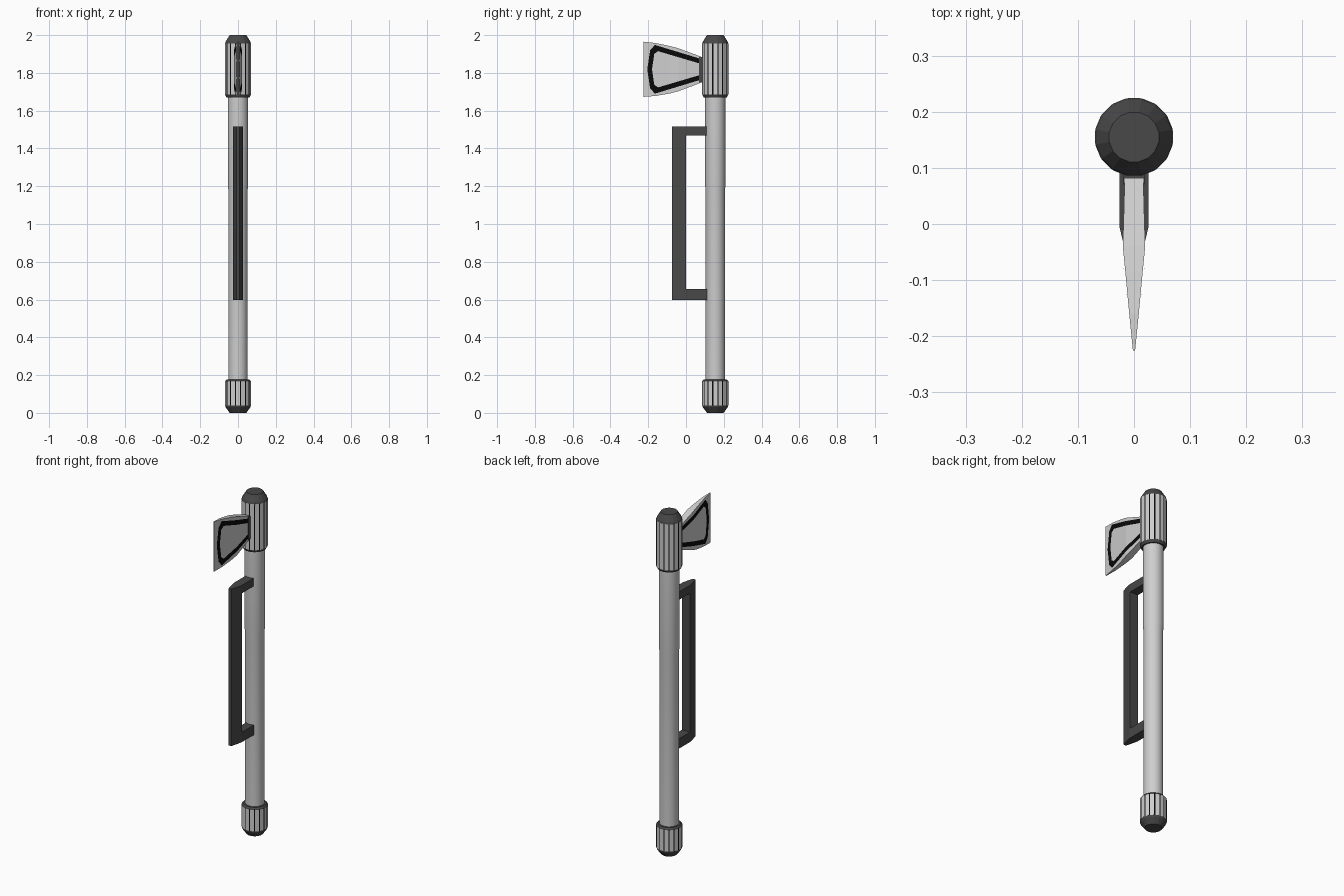
import bpy, bmesh, math

if "Cube" in bpy.data.objects:
    bpy.data.objects.remove(bpy.data.objects["Cube"])

CY = 0.155  # shaft axis in y


def material(name, v):
    m = bpy.data.materials.new(name)
    m.diffuse_color = (v, v, v, 1)
    m.use_nodes = True
    m.node_tree.nodes["Principled BSDF"].inputs["Base Color"].default_value = m.diffuse_color
    return m


STEEL = material("light steel", 0.62)
BLADE = material("blade steel", 0.62)
DARK = material("dark grey", 0.065)
BLACK = material("black trim", 0.003)


def make(name, verts, faces, mats, rule=None, recalc=True):
    me = bpy.data.meshes.new(name)
    me.from_pydata(verts, [], faces)
    for m in mats:
        me.materials.append(m)
    if rule:
        for i, p in enumerate(me.polygons):
            p.material_index = rule(i)
    if recalc:
        bm = bmesh.new()
        bm.from_mesh(me)
        bmesh.ops.recalc_face_normals(bm, faces=bm.faces)
        bm.to_mesh(me)
        bm.free()
    ob = bpy.data.objects.new(name, me)
    bpy.context.collection.objects.link(ob)
    return ob


def lathe(name, profile, angles, mats, rule=None):
    """Closed turned solid; rule(ring, side) picks the material."""
    n = len(angles)
    verts = [(r * math.cos(a), CY + r * math.sin(a), z) for r, z in profile for a in angles]
    faces, slots = [], []
    for k in range(len(profile) - 1):
        for i in range(n):
            j = (i + 1) % n
            faces.append((k * n + i, k * n + j, (k + 1) * n + j, (k + 1) * n + i))
            slots.append(rule(k, i) if rule else 0)
    faces += [tuple(range(n)), tuple(range((len(profile) - 1) * n, len(profile) * n))]
    slots += [0, 0]
    return make(name, verts, faces, mats, lambda i: slots[i])


def prism(name, outline, z0, z1, mat):
    """Upright prism from an xy outline."""
    n = len(outline)
    verts = [(x, y, z) for z in (z0, z1) for x, y in outline]
    faces = [tuple(range(n)), tuple(range(n, 2 * n))]
    faces += [(i, (i + 1) % n, n + (i + 1) % n, n + i) for i in range(n)]
    return make(name, verts, faces, [mat])


def ring(n):
    return [2 * math.pi * (i + 0.5) / n for i in range(n)]


# Shaft, slightly thicker in its upper part
shaft = lathe("shaft", [(0.051, 0.1), (0.051, 1.18), (0.054, 1.2), (0.054, 1.75)], ring(32), [STEEL])
for p in shaft.data.polygons:
    p.use_smooth = len(p.vertices) == 4

# Ferrules: flat panels with narrow black strips at the corners
SIDES = 16
striped = []
for a in ring(SIDES):
    striped += [a - 0.045, a + 0.045]


def stripe(k, i):
    return 1 if i % 2 == 0 else 0


lathe("top_ferrule", [(0.07, 1.685), (0.07, 1.955)], striped, [STEEL, BLACK], stripe)
lathe("bottom_ferrule", [(0.07, 0.04), (0.07, 0.168)], striped, [STEEL, BLACK], stripe)

# Dark end caps and collar rims
lathe("top_cap", [(0.07, 1.955), (0.067, 1.965), (0.045, 2.0)], ring(SIDES), [DARK])
lathe("top_ferrule_rim", [(0.062, 1.67), (0.07, 1.685)], ring(SIDES), [DARK])
lathe("bottom_cap", [(0.045, 0.0), (0.067, 0.03), (0.07, 0.04)], ring(SIDES), [DARK])
lathe("bottom_ferrule_rim", [(0.07, 0.168), (0.062, 0.177)], ring(SIDES), [DARK])

# Handle: bar tapering to the front and two arms
W = 0.026
prism("handle_bar", [(-W, 0), (W, 0), (W, -0.005), (0.009, -0.074), (-0.009, -0.074), (-W, -0.005)],
      0.597, 1.515, DARK)
for label, z0, z1 in (("lower", 0.597, 0.655), ("upper", 1.468, 1.515)):
    prism(label + "_handle_arm", [(-W, 0.12), (W, 0.12), (W, 0), (-W, 0)], z0, z1, DARK)

# Axe blade: columns along y with half thickness and top and bottom heights
COLS = [(-0.225, 0.002, 1.673, 1.965), (-0.16, 0.0085, 1.678, 1.958), (-0.085, 0.0155, 1.691, 1.942),
        (-0.04, 0.02, 1.703, 1.93), (0.02, 0.0182, 1.725, 1.908), (0.1, 0.016, 1.757, 1.878)]


def half_thickness(y):
    for (y0, t0, *_), (y1, t1, *_) in zip(COLS, COLS[1:]):
        if y <= y1:
            return t0 + (t1 - t0) * (y - y0) / (y1 - y0)
    return COLS[-1][1]


verts, faces = [], []
for y, t, lo, hi in COLS:
    verts += [(-t, y, lo), (t, y, lo), (t, y, hi), (-t, y, hi)]
for c in range(len(COLS) - 1):
    for i in range(4):
        j = (i + 1) % 4
        faces.append((4 * c + i, 4 * c + j, 4 * c + 4 + j, 4 * c + 4 + i))
last = 4 * len(COLS) - 4
faces += [(0, 1, 2, 3), tuple(range(last, last + 4))]
make("axe_blade", verts, faces, [BLADE])
prism("blade_socket", [(-0.019, 0.07), (0.019, 0.07), (0.019, 0.12), (-0.019, 0.12)], 1.75, 1.885, DARK)

# Black border plate on both blade faces (outer and inner path, mirrored about mid height)
MID = 1.819
outer = [(0.085, 0.053), (-0.04, 0.091), (-0.165, 0.129), (-0.19, 0.1), (-0.205, 0.0)]
inner = [(0.085, 0.027), (-0.04, 0.064), (-0.148, 0.096), (-0.168, 0.082), (-0.18, 0.0)]
outer += [(y, -z) for y, z in outer[-2::-1]]
inner += [(y, -z) for y, z in inner[-2::-1]]
n = len(outer)
for label, s in (("left", -1), ("right", 1)):
    verts = [(s * (half_thickness(y) + 0.002), y, MID + z) for y, z in outer + inner]
    faces = [(i, i + 1, n + i + 1, n + i)[::s] for i in range(n - 1)]
    make(label + "_blade_border", verts, faces, [BLACK], recalc=False)
